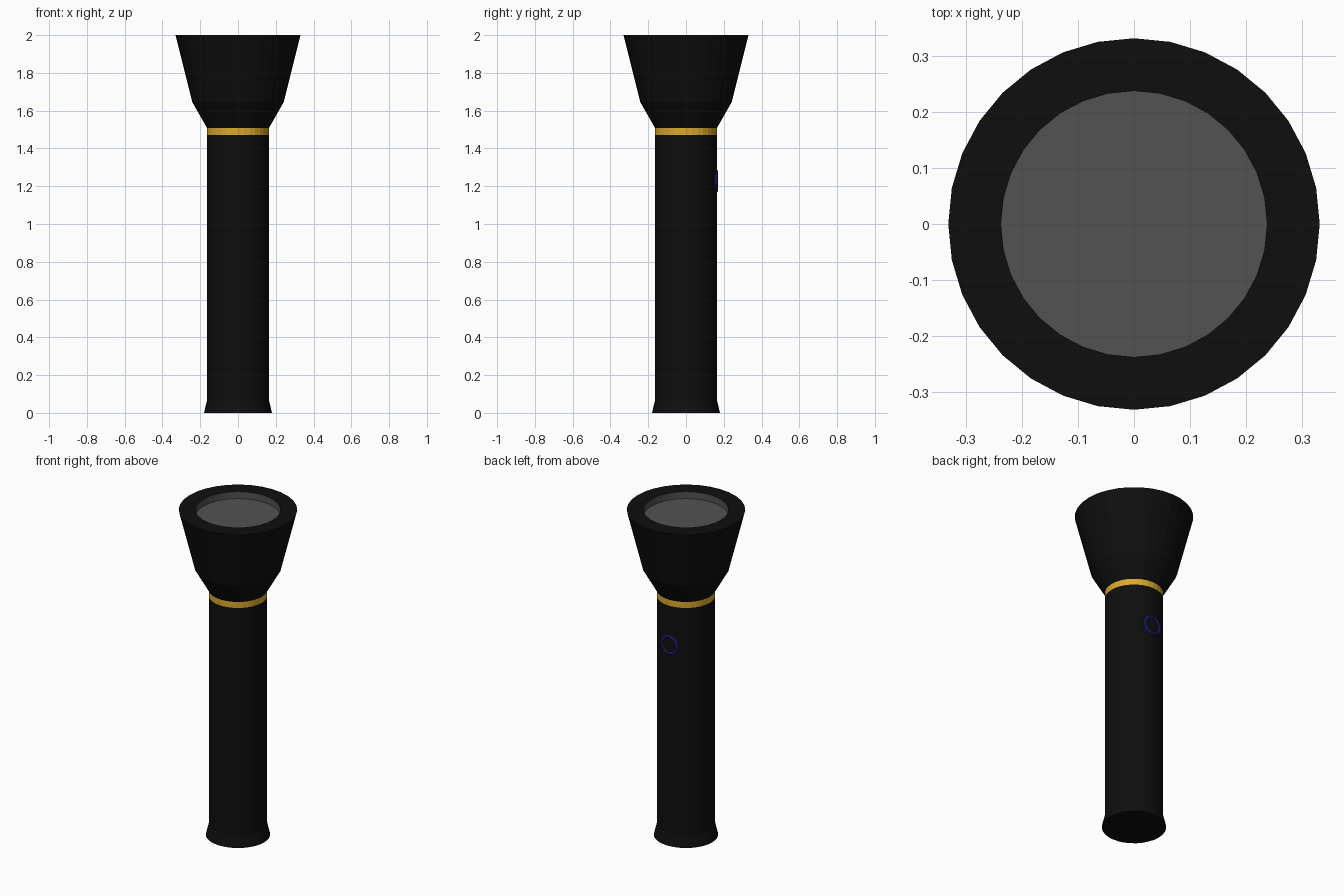
import bpy, bmesh, math
from mathutils import Matrix

SIDES = 32

cube = bpy.data.objects.get("Cube")
if cube:
    bpy.data.objects.remove(cube, do_unlink=True)


def material(name, rgb):
    mat = bpy.data.materials.new(name)
    mat.use_nodes = True
    colour = (*rgb, 1.0)
    mat.diffuse_color = colour
    bsdf = next(n for n in mat.node_tree.nodes if n.type == 'BSDF_PRINCIPLED')
    bsdf.inputs["Base Color"].default_value = colour
    return mat


black = material("matte black", (0.0045, 0.0045, 0.0045))
gold = material("gold", (0.70, 0.39, 0.025))
grey = material("lens grey", (0.085, 0.085, 0.085))
blue = material("navy blue", (0.02, 0.02, 0.22))


def lathe(name, profile, mat, sides=SIDES, closed=False, matrix=None):
    """Turn (radius, height) points around z; a zero radius closes the end."""
    bm = bmesh.new()
    rings = []
    for r, z in profile:
        if r == 0:
            rings.append([bm.verts.new((0, 0, z))] * sides)
        else:
            angles = [math.tau * i / sides for i in range(sides)]
            rings.append([bm.verts.new((r * math.cos(a), r * math.sin(a), z))
                          for a in angles])
    pairs = list(zip(rings, rings[1:]))
    if closed:
        pairs.append((rings[-1], rings[0]))
    for low, high in pairs:
        for i in range(sides):
            j = (i + 1) % sides
            corners = dict.fromkeys((low[i], low[j], high[j], high[i]))
            bm.faces.new(list(corners))
    if matrix:
        bm.transform(matrix)
    mesh = bpy.data.meshes.new(name)
    bm.to_mesh(mesh)
    bm.free()
    mesh.materials.append(mat)
    obj = bpy.data.objects.new(name, mesh)
    bpy.context.collection.objects.link(obj)
    return obj


# Handle with flared tail cap
R = 0.163
lathe("handle", [(0, 0), (0.18, 0), (R, 0.07), (R, 1.47)], black)

# Gold collar between handle and head
lathe("collar_band", [(R, 1.47), (R, 1.507)], gold)

# Flared head with a flat rim
lathe("head", [(R, 1.507), (0.242, 1.645), (0.331, 2.0), (0.237, 2.0)], black)

# Recessed lens: the wall runs down from the rim
lathe("lens", [(0, 1.957), (0.237, 1.957), (0.237, 2.0)], grey)
bpy.data.objects["lens"].data.flip_normals()

# Switch on the back: blue ring around a black button
to_back = Matrix.Translation((0, 0.158, 1.228)) @ Matrix.Rotation(-math.pi / 2, 4, 'X')
steps = [math.tau * i / 10 for i in range(10)]
ring = [(0.051 + 0.011 * math.cos(a), 0.011 * math.sin(a)) for a in steps]
lathe("switch_ring", ring, blue, sides=24, closed=True, matrix=to_back)
lathe("switch_button", [(0.045, -0.01), (0.045, 0.006), (0, 0.006)], black,
      sides=24, matrix=to_back)
